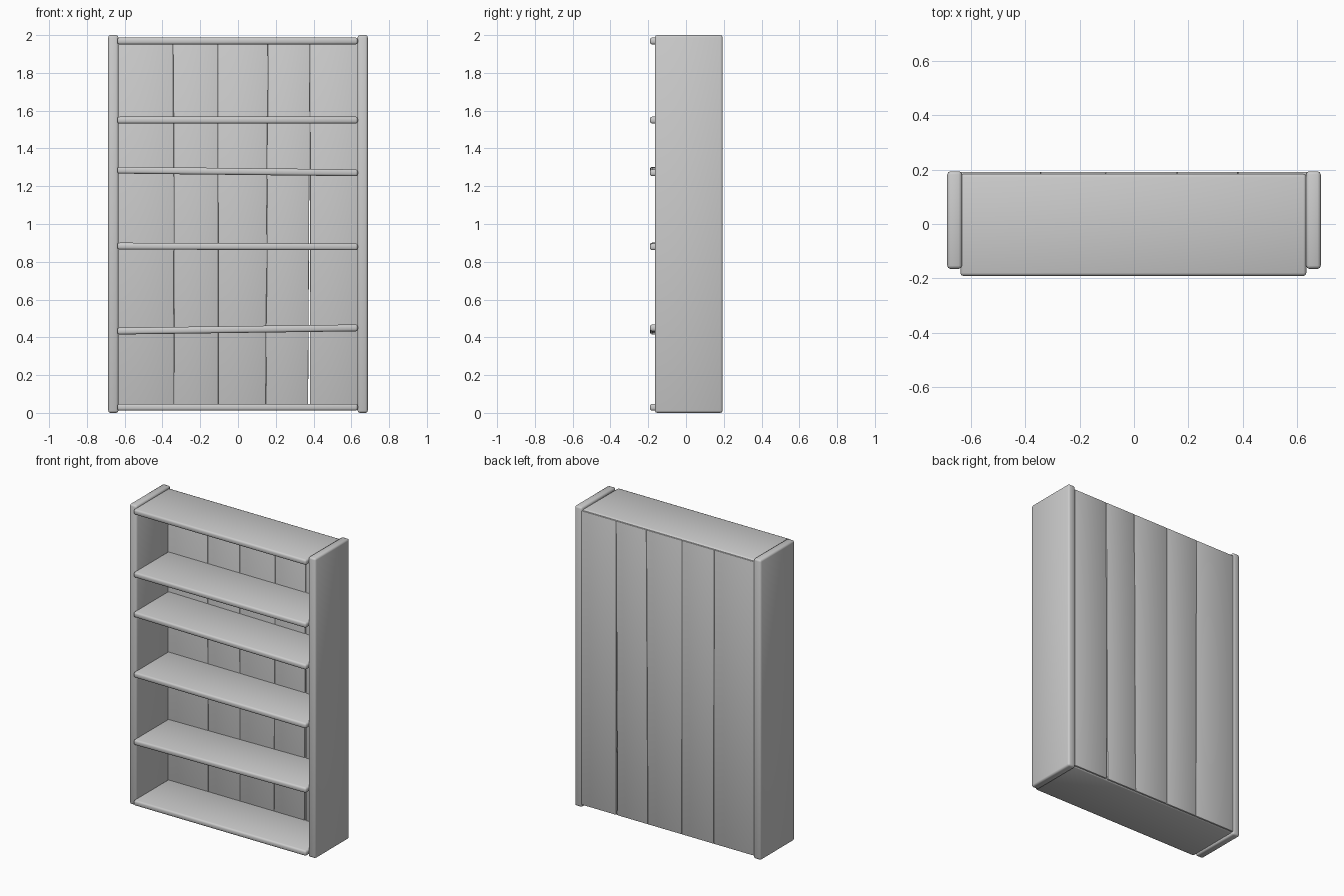
import bpy
import bmesh

if "Cube" in bpy.data.objects:
    bpy.data.objects.remove(bpy.data.objects["Cube"])


def board(name, corners, y0, y1, bevel):
    """Board from a four-corner x/z outline, extruded in y, with rounded edges."""
    bm = bmesh.new()
    face = bm.faces.new([bm.verts.new((x, y0, z)) for x, z in corners])
    ext = bmesh.ops.extrude_face_region(bm, geom=[face])
    moved = [v for v in ext["geom"] if isinstance(v, bmesh.types.BMVert)]
    bmesh.ops.translate(bm, verts=moved, vec=(0, y1 - y0, 0))
    bmesh.ops.recalc_face_normals(bm, faces=bm.faces)
    bmesh.ops.bevel(bm, geom=bm.edges[:], offset=bevel, segments=2,
                    profile=0.5, affect='EDGES')
    for f in bm.faces:
        f.smooth = True
    me = bpy.data.meshes.new(name)
    bm.to_mesh(me)
    bm.free()
    ob = bpy.data.objects.new(name, me)
    bpy.context.collection.objects.link(ob)
    return ob


# upright side panels
for side, s in (("left", -1), ("right", 1)):
    board(side + "_side_panel",
          [(s * 0.633, 0), (s * 0.687, 0), (s * 0.687, 2), (s * 0.633, 2)],
          -0.165, 0.194, 0.012)

# shelves, slightly uneven: centre height at the left and right ends
shelves = [(0.03, 0.03), (0.433, 0.450), (0.883, 0.879),
           (1.285, 1.271), (1.55, 1.55), (1.969, 1.969)]
h = 0.018
for i, (zl, zr) in enumerate(shelves):
    board(f"shelf_{i + 1}",
          [(-0.639, zl - h), (0.634, zr - h), (0.634, zr + h), (-0.639, zl + h)],
          -0.191, 0.184, 0.011)

# back planks, with a gap that opens towards the bottom of the last one
# (left bottom, right bottom, right top, left top)
planks = [(-0.637, -0.338, -0.343, -0.637), (-0.337, -0.104, -0.105, -0.342),
          (-0.103, 0.147, 0.158, -0.104), (0.148, 0.371, 0.382, 0.159),
          (0.381, 0.637, 0.637, 0.383)]
for i, (lb, rb, rt, lt) in enumerate(planks):
    board(f"back_plank_{i + 1}",
          [(lb, 0.018), (rb, 0.018), (rt, 1.978), (lt, 1.978)],
          0.168, 0.192, 0.003)
